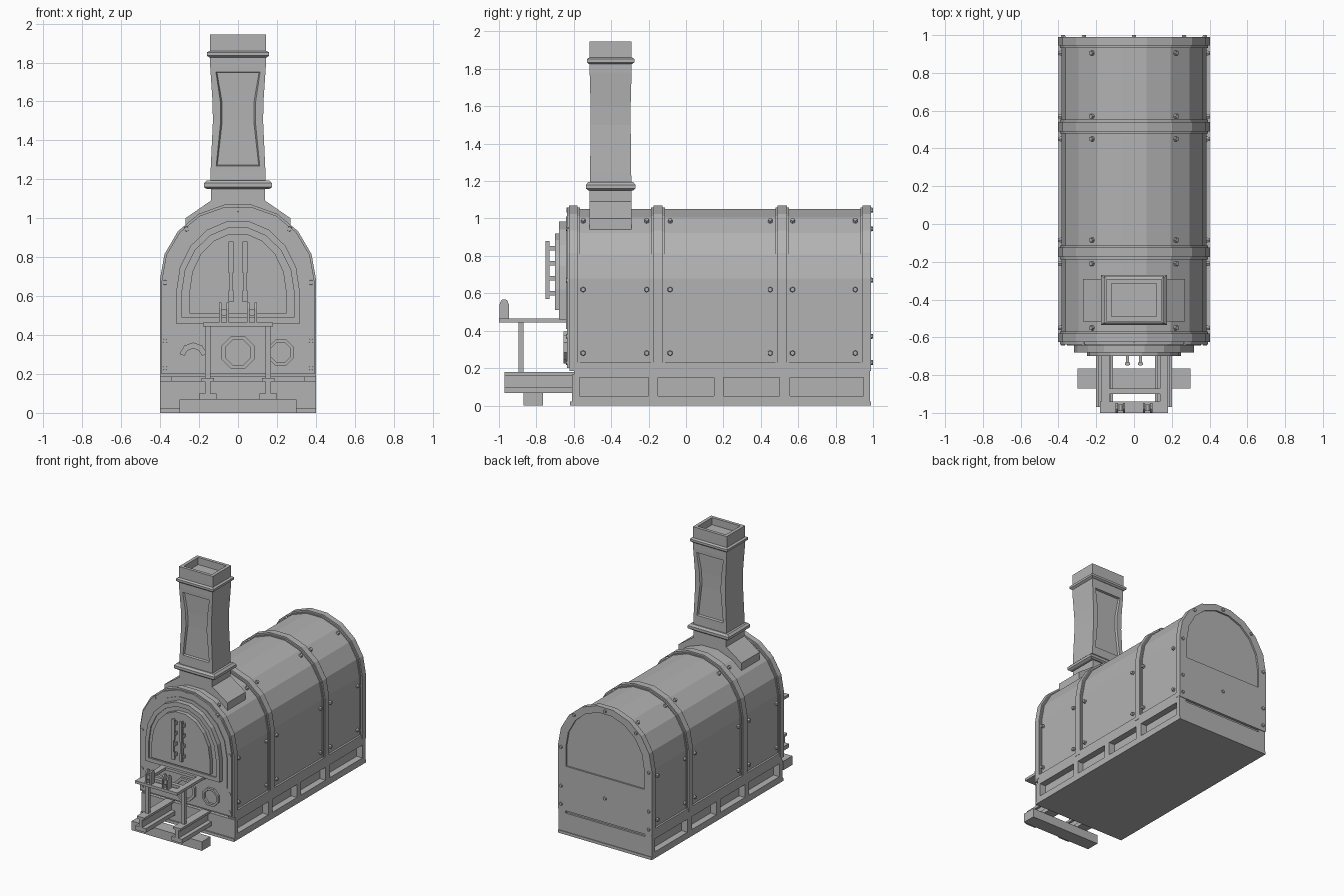
import bpy, bmesh, math
from mathutils import Vector

cube = bpy.data.objects.get("Cube")
if cube:
    bpy.data.objects.remove(cube, do_unlink=True)

iron = bpy.data.materials.new("grey_iron")
iron.use_nodes = True
GREY = (0.45, 0.45, 0.45, 1)
iron.diffuse_color = GREY
iron.node_tree.nodes["Principled BSDF"].inputs["Base Color"].default_value = GREY


def finish(name, bm):
    bmesh.ops.recalc_face_normals(bm, faces=bm.faces)
    mesh = bpy.data.meshes.new(name)
    bm.to_mesh(mesh)
    bm.free()
    mesh.materials.append(iron)
    ob = bpy.data.objects.new(name, mesh)
    bpy.context.collection.objects.link(ob)
    return ob


def box(name, x, y, z):
    return prism(name, [(x[0], z[0]), (x[1], z[0]), (x[1], z[1]), (x[0], z[1])], *y)


def prism(name, pts, y0, y1, taper=1.0):
    """Extrude an xz outline along y; taper shrinks the y0 end in x."""
    bm = bmesh.new()
    a = [bm.verts.new((x * taper, y0, z)) for x, z in pts]
    b = [bm.verts.new((x, y1, z)) for x, z in pts]
    bm.faces.new(a)
    bm.faces.new(b)
    for i in range(len(a)):
        j = (i + 1) % len(a)
        bm.faces.new((a[i], a[j], b[j], b[i]))
    return finish(name, bm)


def band(name, outer, inner, y0, y1, closed=True):
    """Frame between two xz outlines with equal point counts."""
    bm = bmesh.new()
    rows = [[bm.verts.new((x, y, z)) for x, z in pts]
            for pts, y in ((outer, y0), (outer, y1), (inner, y1), (inner, y0))]
    n = len(outer)
    for k in range(4):
        r, s = rows[k], rows[(k + 1) % 4]
        for i in range(n if closed else n - 1):
            j = (i + 1) % n
            bm.faces.new((r[i], r[j], s[j], s[i]))
    if not closed:
        bm.faces.new([r[0] for r in rows])
        bm.faces.new([r[-1] for r in rows])
    return finish(name, bm)


def arch(half, bottom, spring, top):
    rise = (top - spring) / math.sin(math.radians(80))
    curve = [(half * math.cos(math.radians(a)), spring + rise * math.sin(math.radians(a)))
             for a in range(0, 181, 20)]
    return [(half, bottom)] + curve + [(-half, bottom)]


def circle(cx, cz, r, n=8, start=22.5, sweep=360):
    return [(cx + r * math.cos(math.radians(start + sweep * i / n)),
             cz + r * math.sin(math.radians(start + sweep * i / n))) for i in range(n)]


bolt_bm = bmesh.new()


def bolt(pos, normal):
    normal = Vector(normal)
    m = normal.to_track_quat('Z', 'Y').to_matrix().to_4x4()
    m.translation = pos
    bmesh.ops.create_cone(bolt_bm, cap_ends=True, segments=6, radius1=0.016,
                          radius2=0.012, depth=0.024, matrix=m)


def loft(name, levels, cy, cap=True):
    """Stack of rectangles (half x, half y, z)."""
    bm = bmesh.new()
    rows = [[bm.verts.new((sx * hx, cy + sy * hy, z))
             for sx, sy in ((-1, -1), (1, -1), (1, 1), (-1, 1))] for hx, hy, z in levels]
    for r, s in zip(rows, rows[1:]):
        for i in range(4):
            j = (i + 1) % 4
            bm.faces.new((r[i], r[j], s[j], s[i]))
    bm.faces.new(rows[0])
    bm.faces.new(rows[-1])
    return finish(name, bm)


# boiler shell with raised bands
prism("boiler_shell", arch(0.385, 0.2, 0.68, 1.05), -0.6, 0.96)
for y0, y1 in ((-0.625, -0.58), (-0.175, -0.125), (0.49, 0.54), (0.945, 0.965)):
    prism("shell_band", arch(0.402, 0.2, 0.68, 1.07), y0, y1)
    prism("shell_band_edge", arch(0.392, 0.2, 0.68, 1.058), y0 - 0.012, y1 + 0.012)
band("back_frame", arch(0.402, 0.19, 0.68, 1.07), arch(0.335, 0.53, 0.68, 1.02), 0.955, 0.99)

# hollow-sided plinth
box("plinth_core", (-0.35, 0.35), (-0.58, 0.97), (0, 0.23))
for s in (-1, 1):
    side = (min(s * 0.34, s * 0.4), max(s * 0.34, s * 0.4))
    box("plinth_bottom_rail", side, (-0.6, 0.985), (0, 0.05))
    box("plinth_top_rail", side, (-0.6, 0.985), (0.15, 0.23))
    for y0, y1 in ((-0.6, -0.575), (-0.2, -0.15), (0.15, 0.2), (0.5, 0.555), (0.95, 0.985)):
        box("plinth_post", side, (y0, y1), (0.04, 0.16))
for y0, y1 in ((-0.61, -0.57), (0.96, 0.985)):
    box("plinth_end", (-0.4, 0.4), (y0, y1), (0, 0.165))
box("plinth_foot", (-0.4, 0.4), (-0.62, 0.99), (0, 0.022))
box("plinth_back_plate", (-0.4, 0.4), (0.96, 0.99), (0.185, 0.24))

# firebox front and door
prism("front_plate", arch(0.402, 0.185, 0.68, 1.07), -0.622, -0.6)
prism("door_surround", arch(0.355, 0.41, 0.64, 1.01), -0.642, -0.62)
band("door_frame", arch(0.318, 0.46, 0.62, 0.985), arch(0.288, 0.49, 0.62, 0.95), -0.68, -0.64)
prism("door_step", arch(0.29, 0.48, 0.62, 0.955), -0.67, -0.64)
prism("door", arch(0.25, 0.51, 0.62, 0.92), -0.7, -0.665)
for x in (-0.035, 0.035):
    box("door_handle", (x - 0.008, x + 0.008), (-0.75, -0.73), (0.57, 0.88))
    for z0, z1 in ((0.57, 0.63), (0.72, 0.88)):
        box("handle_grip", (x - 0.013, x + 0.013), (-0.747, -0.733), (z0, z1))
    for z in (0.6, 0.68, 0.76, 0.84):
        box("handle_bracket", (x - 0.008, x + 0.008), (-0.735, -0.69), (z - 0.012, z + 0.012))

# ports below the door
for x, r in ((0, 0.092), (0.22, 0.072)):
    band("port_ring", circle(x, 0.31, r), circle(x, 0.31, r * 0.76), -0.655, -0.62)
    prism("port_glass", circle(x, 0.31, r * 0.8), -0.63, -0.62)
band("broken_port_ring", circle(-0.23, 0.29, 0.072, 5, 10, 200),
     circle(-0.23, 0.285, 0.046, 5, 10, 200), -0.655, -0.62, closed=False)

# chimney
CY = -0.403
prism("chimney_saddle", [(-0.27, 0.9), (0.27, 0.9), (0.27, 1.0), (0.14, 1.09), (0.14, 1.17),
                         (-0.14, 1.17), (-0.14, 1.09), (-0.27, 1.0)], CY - 0.112, CY + 0.112)
loft("chimney_lower_collar", [(0.16, 0.12, 1.15), (0.175, 0.132, 1.16), (0.175, 0.132, 1.18),
                              (0.16, 0.12, 1.195)], CY)
shaft = loft("chimney_shaft", [(0.143, 0.112, 1.17), (0.141, 0.11, 1.24), (0.129, 0.107, 1.5),
                               (0.131, 0.107, 1.6), (0.143, 0.112, 1.78), (0.143, 0.112, 1.84)], CY)
bm = bmesh.new()
bm.from_mesh(shaft.data)
for s in (-1, 1):
    bm.faces.ensure_lookup_table()
    panel = [f for f in bm.faces if f.normal.y * s > 0.9 and 1.24 < f.calc_center_median().z < 1.78]
    bmesh.ops.inset_region(bm, faces=panel, thickness=0.04, depth=0)
    bmesh.ops.inset_region(bm, faces=panel, thickness=0.008, depth=-0.014)
bm.to_mesh(shaft.data)
bm.free()
loft("chimney_upper_collar", [(0.145, 0.115, 1.825), (0.16, 0.127, 1.835), (0.16, 0.127, 1.852),
                              (0.147, 0.115, 1.86)], CY)
loft("chimney_cap", [(0.145, 0.112, 1.85), (0.145, 0.112, 1.945), (0.12, 0.088, 1.945),
                     (0.12, 0.088, 1.89)], CY)

# loading platform on rails
box("sleeper", (-0.3, 0.3), (-0.87, -0.765), (0, 0.07))
for s in (-1, 1):
    x = s * 0.155
    box("rail_web", (x - 0.014, x + 0.014), (-0.97, -0.6), (0.08, 0.17))
    box("rail_top", (x - 0.032, x + 0.032), (-0.97, -0.6), (0.16, 0.178))
    box("rail_base", (x - 0.045, x + 0.045), (-0.97, -0.6), (0.068, 0.1))
    box("platform_post", (x - 0.014, x + 0.014), (-0.895, -0.87), (0.17, 0.45))
    box("platform_arm", (x - 0.018, x + 0.025), (-0.95, -0.64), (0.444, 0.465))
    # roller bracket: two cheeks and an axle
    c = s * 0.072
    for d in (-0.019, 0.019):
        box("roller_cheek", (c + d - 0.006, c + d + 0.006), (-0.998, -0.947), (0.46, 0.54))
        loft("roller_cheek_top", [(0.006, 0.025, 0.54), (0.006, 0.017, 0.56), (0.006, 0.008, 0.568)],
             -0.972).location.x = c + d
    prism("roller", circle(c, 0.515, 0.019), -0.99, -0.955)
box("platform_front_bar", (-0.18, 0.18), (-1.0, -0.94), (0.444, 0.465))
box("platform_mid_bar", (-0.15, 0.15), (-0.9, -0.87), (0.444, 0.465))
box("platform_back_bar", (-0.18, 0.18), (-0.7, -0.64), (0.444, 0.465))

# bolts on both ends and along the shell
for s in (-1, 1):
    for x, z in ((0.375, 0.67), (0.375, 0.37), (0.375, 0.23), (0.265, 0.945)):
        bolt((s * x, -0.63, z), (0, -1, 0))
        bolt((s * x, 0.988, z), (0, 1, 0))
    for z in (0.23, 0.37):
        bolt((s * 0.125, -0.625, z), (0, -1, 0))
    for y in (-0.55, -0.21, -0.085, 0.45, 0.57, 0.905):
        for z in (0.28, 0.62):
            bolt((s * 0.39, y, z), (s, 0, 0))
        bolt((s * 0.222, y, 0.985), (s * 0.64, 0, 0.77))
bolt((0, -0.628, 1.045), (0, -1, 0))
for z in (1.045, 0.37):
    bolt((0, 0.988, z), (0, 1, 0))
finish("bolts", bolt_bm)
